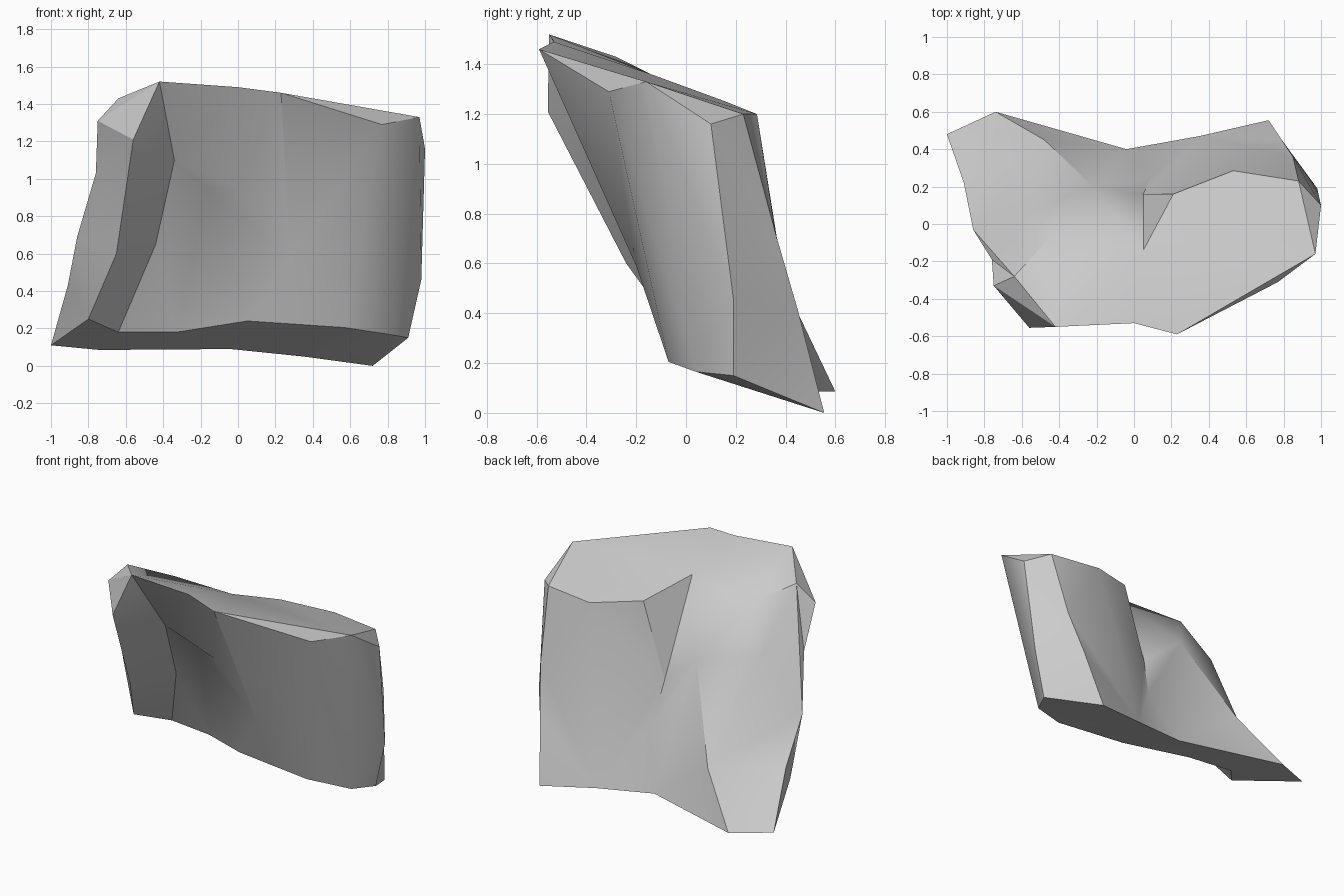
import bpy, bmesh, math
from mathutils import Vector

cube = bpy.data.objects.get("Cube")
if cube:
    bpy.data.objects.remove(cube, do_unlink=True)

# Single stone colour
stone = bpy.data.materials.new("stone_grey")
stone.use_nodes = True
colour = (0.6, 0.6, 0.6, 1.0)
stone.diffuse_color = colour
bsdf = next(n for n in stone.node_tree.nodes if n.type == 'BSDF_PRINCIPLED')
bsdf.inputs["Base Color"].default_value = colour
bsdf.inputs["Roughness"].default_value = 0.9

# Corners shared by neighbouring ridges
peak = (-.42, -.55, 1.52)
right_shoulder = (.97, -.16, 1.33)
notch = [(-.04, .4, .09), (.09, .25, .45), (.05, .16, .75)]
notch_top = (.05, -.14, 1.36)
left_heel = (-1, .48, .11)
left_edge = [(-.91, .22, .43), (-.86, -.03, .69)]

# Ridge lines, each from the foot to the rim, going round the boulder
left_front = [(-.8, .015, .25), (-.65, -.24, .6), (-.56, -.555, 1.21), peak]
recess = [(-.64, .2, .18), (-.44, -.04, .65), (-.34, -.3, 1.1), peak]
front_fold = [(-.33, .16, .18), (-.16, -.19, .95), (0, -.25, .945), (0, -.53, 1.49)]
front_crease = [(.05, -.05, .24), (.28, -.2, .59), (.23, -.59, 1.46)]
front_bulge = [(.57, -.07, .205), (.77, -.31, 1.29), right_shoulder]
side_front = [(.83, .04, .165), right_shoulder]
side_back = [(.91, .19, .15), (.98, .19, .46), (1, .1, 1.16)]
back_corner = [(.72, .555, 0), (.79, .45, .41), (.85, .36, .72), (.88, .23, 1.2)]
back_wall = [(.35, .47, .05), (.53, .285, 1.2)]
notch_right = notch + [(.21, .16, 1.25)]
notch_left = notch + [notch_top]
back_hollow = [notch[0], (-.22, .2, .97), notch_top]
back_spur = [(-.74, .6, .085), (-.48, .45, .4), (-.6, .05, 1.05), (-.44, -.06, 1.32)]
left_back = [left_heel] + left_edge + [(-.64, -.28, 1.43)]
left_side = [left_heel] + left_edge + [(-.76, -.19, 1.03), (-.75, -.33, 1.31)]

ridges = [left_front, recess, front_fold, front_crease, front_bulge, side_front,
          side_back, back_corner, back_wall, notch_right, notch_left,
          back_hollow, back_spur, left_back, left_side]

bm = bmesh.new()
corners = {}


def corner(p):
    """One vertex per distinct point."""
    if p not in corners:
        corners[p] = bm.verts.new(p)
    return corners[p]


def add_face(points):
    """Make a face, dropping repeated points."""
    unique = list(dict.fromkeys(points))
    if len(unique) < 3:
        return None
    verts = [corner(p) for p in unique]
    return bm.faces.get(verts) or bm.faces.new(verts)


def zip_ridges(a, b):
    """Fill between two ridges with triangles, taking the shorter diagonal."""
    i = j = 0
    while i < len(a) - 1 or j < len(b) - 1:
        da = (Vector(a[i + 1]) - Vector(b[j])).length if i < len(a) - 1 else math.inf
        db = (Vector(a[i]) - Vector(b[j + 1])).length if j < len(b) - 1 else math.inf
        if da < db:
            add_face([a[i], b[j], a[i + 1]])
            i += 1
        else:
            add_face([a[i], b[j], b[j + 1]])
            j += 1


# Walls
for k, ridge in enumerate(ridges):
    zip_ridges(ridge, ridges[(k + 1) % len(ridges)])

# Top and underside
caps = [add_face([r[-1] for r in ridges]), add_face([r[0] for r in reversed(ridges)])]
bmesh.ops.triangulate(bm, faces=[f for f in caps if f])
bmesh.ops.recalc_face_normals(bm, faces=bm.faces[:])

mesh = bpy.data.meshes.new("boulder")
bm.to_mesh(mesh)
bm.free()
mesh.materials.append(stone)
boulder = bpy.data.objects.new("boulder", mesh)
bpy.context.collection.objects.link(boulder)

# Soft faces with crisp main ridges
bpy.ops.object.select_all(action='DESELECT')
boulder.select_set(True)
bpy.context.view_layer.objects.active = boulder
bpy.ops.object.shade_smooth_by_angle(angle=math.radians(30))
